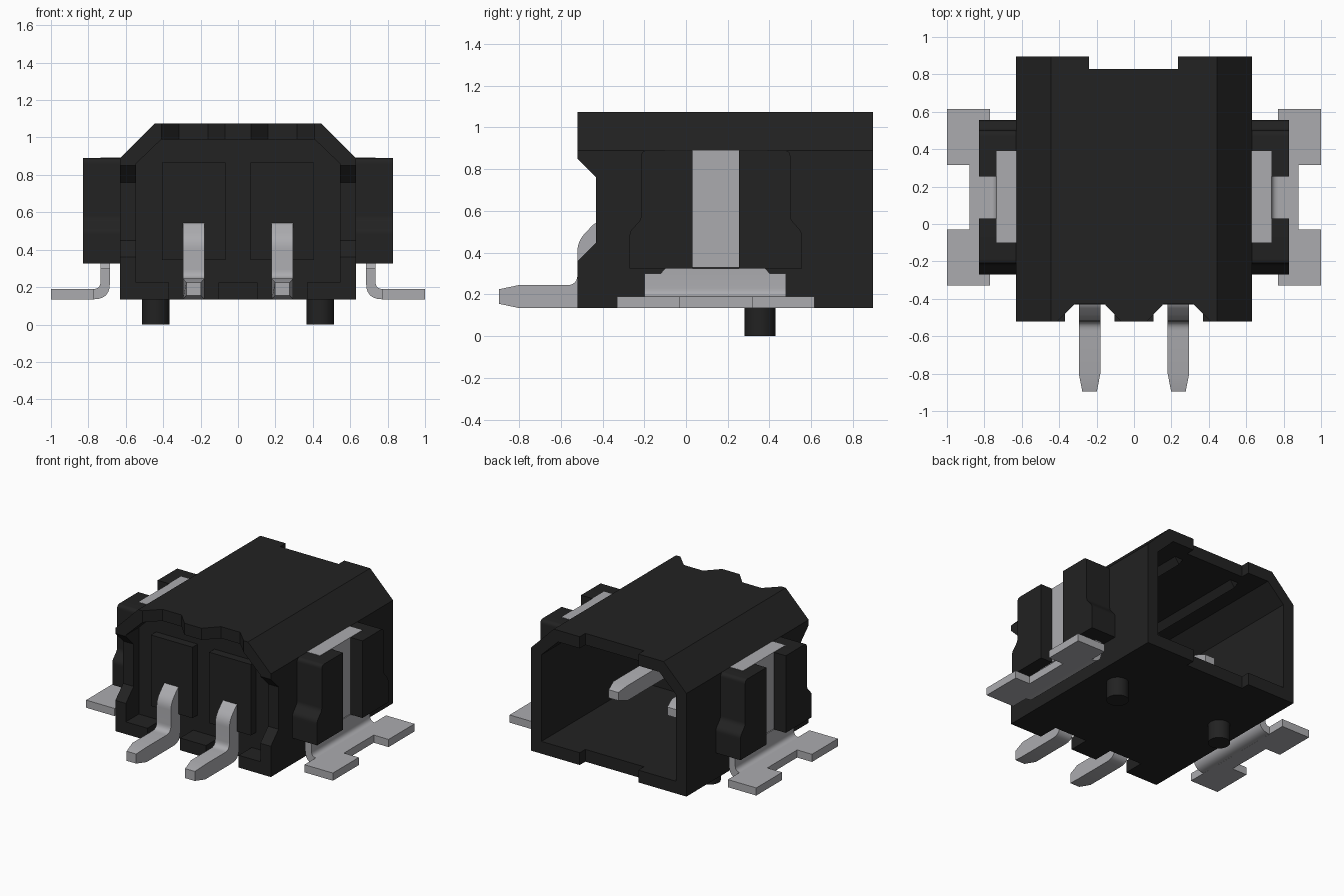
import bpy, bmesh, math
from mathutils import Vector

if "Cube" in bpy.data.objects:
    bpy.data.objects.remove(bpy.data.objects["Cube"])


def material(name, rgb):
    m = bpy.data.materials.new(name)
    m.diffuse_color = (*rgb, 1)
    m.use_nodes = True
    m.node_tree.nodes["Principled BSDF"].inputs["Base Color"].default_value = m.diffuse_color
    return m


BLACK = material("black plastic", (0.016, 0.016, 0.016))
METAL = material("tinned metal", (0.41, 0.41, 0.43))


def finish(ob):
    bpy.ops.object.select_all(action='DESELECT')
    ob.select_set(True)
    bpy.context.view_layer.objects.active = ob
    bpy.ops.object.shade_smooth_by_angle(angle=math.radians(30))


def prism(name, pts, axis, a, b, mat):
    """Extrude a flat outline along an axis; the outline uses the other two axes in order."""
    i = "xyz".index(axis)

    def place(p, d):
        c = list(p)
        c.insert(i, d)
        return c
    bm = bmesh.new()
    lo = [bm.verts.new(place(p, a)) for p in pts]
    hi = [bm.verts.new(place(p, b)) for p in pts]
    bm.faces.new(lo)
    bm.faces.new(hi)
    for k in range(len(pts)):
        n = (k + 1) % len(pts)
        bm.faces.new((lo[k], lo[n], hi[n], hi[k]))
    bmesh.ops.recalc_face_normals(bm, faces=bm.faces)
    me = bpy.data.meshes.new(name)
    bm.to_mesh(me)
    bm.free()
    me.materials.append(mat)
    ob = bpy.data.objects.new(name, me)
    bpy.context.collection.objects.link(ob)
    return ob


def box(name, x, y, z, mat):
    return prism(name, [(x[0], y[0]), (x[1], y[0]), (x[1], y[1]), (x[0], y[1])], 'z', *z, mat)


def rounded(pts, steps=6):
    """Outline points (u, v, r): corners with r > 0 are rounded off."""
    out = []
    for k, (u, v, r) in enumerate(pts):
        p = Vector((u, v))
        if r == 0:
            out.append((u, v))
            continue
        before, after = Vector(pts[k - 1][:2]), Vector(pts[(k + 1) % len(pts)][:2])
        s = p + (before - p).normalized() * r
        e = p + (after - p).normalized() * r
        for j in range(steps + 1):
            t = j / steps
            out.append(tuple(s * (1 - t) ** 2 + p * 2 * t * (1 - t) * 0.85
                             + p * 0.3 * t * (1 - t) * 1.0 + e * t * t))
    return out


def mirrored(pts):
    return pts + [(-x, z) for x, z in reversed(pts)]


def cut(target, cutter):
    mod = target.modifiers.new("cut", 'BOOLEAN')
    mod.operation = 'DIFFERENCE'
    mod.solver = 'EXACT'
    mod.object = cutter
    bpy.ops.object.select_all(action='DESELECT')
    bpy.context.view_layer.objects.active = target
    target.select_set(True)
    bpy.ops.object.modifier_apply(modifier=mod.name)
    bpy.data.objects.remove(cutter)


# Housing shell with chamfered top edges
outer = mirrored([(0.63, 0.135), (0.63, 0.89), (0.445, 1.075)])
inner = mirrored([(0.545, 0.225), (0.545, 0.86), (0.41, 0.99)])
housing = prism("housing", outer, 'y', -0.52, 0.895, BLACK)
cut(housing, prism("cavity_cutter", inner, 'y', -0.25, 1.2, BLACK))
cut(housing, prism("recess_cutter", inner, 'y', -0.8, -0.37, BLACK))
cut(housing, prism("side_notch_cutter", [(-0.7, 0.36), (-0.52, 0.36), (-0.43, 0.45), (-0.43, 0.76),
                                         (-0.52, 0.85), (-0.7, 0.85)], 'x', -1, 1, BLACK))
cut(housing, box("rear_notch_cutter", (-0.24, 0.235), (0.83, 1.2), (0, 1.3), BLACK))
for s in (-1, 1):
    cut(housing, box("floor_notch_cutter", sorted((s * 0.105, s * 0.37)), (-0.8, -0.37), (0, 0.26), BLACK))
    cut(housing, prism("roof_notch_cutter", [(s * 0.07, -0.7), (s * 0.07, -0.52), (s * 0.16, -0.425),
                                             (s * 0.315, -0.425), (s * 0.41, -0.52), (s * 0.41, -0.7)],
                       'z', 0.94, 1.3, BLACK))
finish(housing)

# Parts repeated on the left and right
pin_outline = rounded([
    (-0.895, 0.155, 0), (-0.80, 0.135, 0), (-0.41, 0.135, 0.08), (-0.41, 0.44, 0.02),
    (0.42, 0.44, 0), (0.50, 0.465, 0), (0.50, 0.525, 0), (0.42, 0.55, 0),
    (-0.43, 0.55, 0.03), (-0.52, 0.455, 0.05), (-0.52, 0.245, 0.05), (-0.80, 0.245, 0), (-0.895, 0.225, 0)])
block_front = rounded([(-0.27, 0.325, 0), (0.03, 0.325, 0), (0.03, 0.89, 0), (-0.215, 0.89, 0.03),
                       (-0.215, 0.56, 0.02), (-0.27, 0.50, 0.02)])
block_back = rounded([(0.555, 0.325, 0), (0.255, 0.325, 0), (0.255, 0.89, 0), (0.50, 0.89, 0.03),
                      (0.50, 0.56, 0.02), (0.555, 0.50, 0.02)])

for s, side in ((-1, "left"), (1, "right")):
    def span(a, b):
        return sorted((s * a, s * b))

    # Raised pad behind each contact pin
    box(side + "_front_pad", span(0.068, 0.405), (-0.43, -0.3), (0.345, 0.865), BLACK)

    # Guide rib under the cavity ceiling
    prism(side + "_ceiling_rib", [(s * 0.2, 1.0), (s * 0.24, 0.94), (s * 0.28, 1.0)],
          'y', -0.27, 0.75, BLACK)

    # Bent contact pin with tapered ends
    pin = prism(side + "_contact_pin", pin_outline, 'x', *span(0.18, 0.295), METAL)
    for v in pin.data.vertices:
        if v.co.y < -0.85 or v.co.y > 0.46:
            v.co.x = s * 0.2375 + (v.co.x - s * 0.2375) * 0.68
    finish(pin)

    # Locating peg
    bpy.ops.mesh.primitive_cylinder_add(vertices=32, radius=0.074, depth=0.16,
                                        location=(s * 0.44, 0.355, 0.08))
    peg = bpy.context.object
    peg.name = side + "_locating_peg"
    peg.data.materials.append(BLACK)
    finish(peg)

    # Clip holder blocks on either side of the slot
    for label, outline in (("front", block_front), ("back", block_back)):
        finish(prism(f"{side}_clip_block_{label}", outline, 'x', *span(0.62, 0.83), BLACK))

    # Metal clip: plate held in the slot, narrow neck, bent flange and notched foot
    box(side + "_clip_plate", span(0.625, 0.735), (-0.10, 0.39), (0.33, 0.892), METAL)
    prism(side + "_clip_neck", [(-0.13, 0.29), (0.41, 0.29), (0.38, 0.325), (-0.10, 0.325)],
          'x', *span(0.685, 0.735), METAL)
    bend = rounded([(s * 0.685, 0.30, 0), (s * 0.685, 0.135, 0.085), (s * 0.80, 0.135, 0),
                    (s * 0.80, 0.19, 0), (s * 0.735, 0.19, 0.04), (s * 0.735, 0.30, 0)])
    finish(prism(side + "_clip_bend", bend, 'y', -0.20, 0.48, METAL))
    foot = [(0.77, -0.33), (1.0, -0.33), (1.0, -0.03), (0.88, -0.03),
            (0.88, 0.315), (1.0, 0.315), (1.0, 0.615), (0.77, 0.615)]
    prism(side + "_clip_foot", [(s * x, y) for x, y in foot], 'z', 0.1345, 0.1905, METAL)
